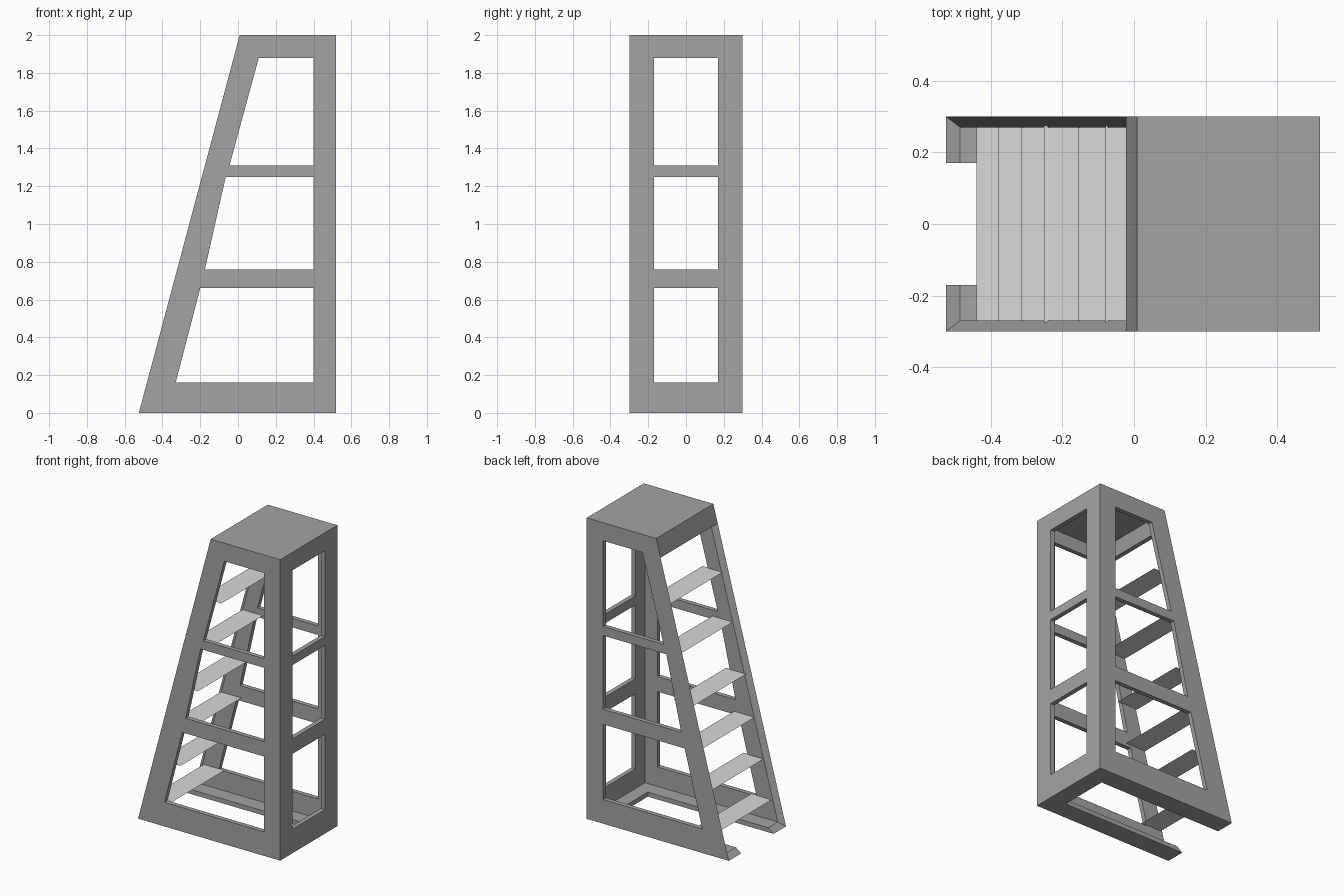
import bpy, bmesh

cube = bpy.data.objects.get("Cube")
if cube:
    bpy.data.objects.remove(cube, do_unlink=True)


def material(name, value):
    mat = bpy.data.materials.new(name)
    mat.use_nodes = True
    color = (value, value, value, 1)
    mat.diffuse_color = color
    mat.node_tree.nodes["Principled BSDF"].inputs["Base Color"].default_value = color
    return mat


def finish(bm, name, mat):
    mesh = bpy.data.meshes.new(name)
    bm.to_mesh(mesh)
    bm.free()
    mesh.materials.append(mat)
    obj = bpy.data.objects.new(name, mesh)
    bpy.context.collection.objects.link(obj)
    return obj


def surface(bm, loops):
    """Fill a flat outline, leaving its inner loops open."""
    edges = []
    for loop in loops:
        verts = [bm.verts.new(p) for p in loop]
        edges += [bm.edges.new((v, verts[i - 1])) for i, v in enumerate(verts)]
    bmesh.ops.triangle_fill(bm, edges=edges, use_beauty=True)


def strip(bm, first, second, closed=True):
    """Join two matching outlines with quads."""
    for i in range(0 if closed else 1, len(first)):
        quad = (first[i - 1], first[i], second[i], second[i - 1])
        bm.faces.new([bm.verts.new(p) for p in quad])


dark_grey = material("dark grey", 0.37)
light_grey = material("light grey", 0.69)

# Frame dimensions
T = 0.03                      # wall thickness
HALF, GAP = 0.3, 0.17         # half depth, half opening
LEFT, RIGHT, POST = -0.525, 0.52, 0.4
HEIGHT, BAND = 2.0, 1.88
SLOPE = 0.267
LEVELS = [(0.16, 0.66), (0.76, 1.25), (1.31, BAND)]
RAIL = [(-0.33, -0.2), (-0.175, -0.065), (-0.045, 0.11)]


def skin(inset):
    """Key profile points of the outer skin, or of the inner one when inset."""
    def slant(z):
        return LEFT + SLOPE * z + inset * 1.035
    low, high = inset, HEIGHT - inset
    return {"foot": (slant(low), low), "heel": (RIGHT - inset, low),
            "back": (RIGHT - inset, high), "brow": (slant(high), high),
            "lip": (slant(BAND), BAND), "y": HALF - inset}


def at(s, key, y):
    return (s[key][0], y, s[key][1])


def side_holes(y):
    return [[(a, y, lo), (POST, y, lo), (POST, y, hi), (b, y, hi)]
            for (lo, hi), (a, b) in zip(LEVELS, RAIL)]


def end_holes(x):
    return [[(x, -GAP, lo), (x, GAP, lo), (x, GAP, hi), (x, -GAP, hi)]
            for lo, hi in LEVELS]


def floor_notch(s):
    x, z = s["foot"]
    return [(x, -GAP, z), (POST, -GAP, z), (POST, GAP, z), (x, GAP, z)]


bm = bmesh.new()
outer, inner = skin(0), skin(T)
for s in (outer, inner):
    y = s["y"]
    # Side walls with three windows each
    for side in (-y, y):
        outline = [at(s, k, side) for k in ("foot", "heel", "back", "brow", "lip")]
        surface(bm, [outline] + side_holes(side))

    # Upright end wall with three windows
    wall = [at(s, "heel", -y), at(s, "heel", y), at(s, "back", y), at(s, "back", -y)]
    surface(bm, [wall] + end_holes(s["heel"][0]))

    # Roof and the band under its sloping edge
    for k, m in (("back", "brow"), ("brow", "lip")):
        surface(bm, [[at(s, k, -y), at(s, k, y), at(s, m, y), at(s, m, -y)]])

    # U-shaped floor
    surface(bm, [[at(s, "foot", y), at(s, "heel", y), at(s, "heel", -y),
                  at(s, "foot", -y)] + floor_notch(s)])

# Window reveals and floor notch sides
for side in (-1, 1):
    for a, b in zip(side_holes(side * HALF), side_holes(side * (HALF - T))):
        strip(bm, a, b)
for a, b in zip(end_holes(RIGHT), end_holes(RIGHT - T)):
    strip(bm, a, b)
strip(bm, floor_notch(outer), floor_notch(inner), closed=False)


# Mitred rim around the open sloping face
def rim(s):
    y = s["y"]
    return [at(s, "foot", -GAP), at(s, "foot", -y), at(s, "lip", -y),
            at(s, "lip", y), at(s, "foot", y), at(s, "foot", GAP)]


strip(bm, rim(outer), rim(inner), closed=False)
bmesh.ops.remove_doubles(bm, verts=bm.verts, dist=0.0005)
bmesh.ops.recalc_face_normals(bm, faces=bm.faces)
finish(bm, "frame", dark_grey)

# Thin flat treads
TREADS = [(-0.44, 0.165), (-0.38, 0.42), (-0.315, 0.68),
          (-0.252, 0.95), (-0.155, 1.27), (-0.079, 1.58)]
for n, (x, z) in enumerate(TREADS, 1):
    bm = bmesh.new()
    y = HALF - T + 0.006
    depth = 0.15
    bm.faces.new([bm.verts.new(p) for p in
                  ((x, -y, z), (x + depth, -y, z), (x + depth, y, z), (x, y, z))])
    finish(bm, f"tread_{n}", light_grey)
